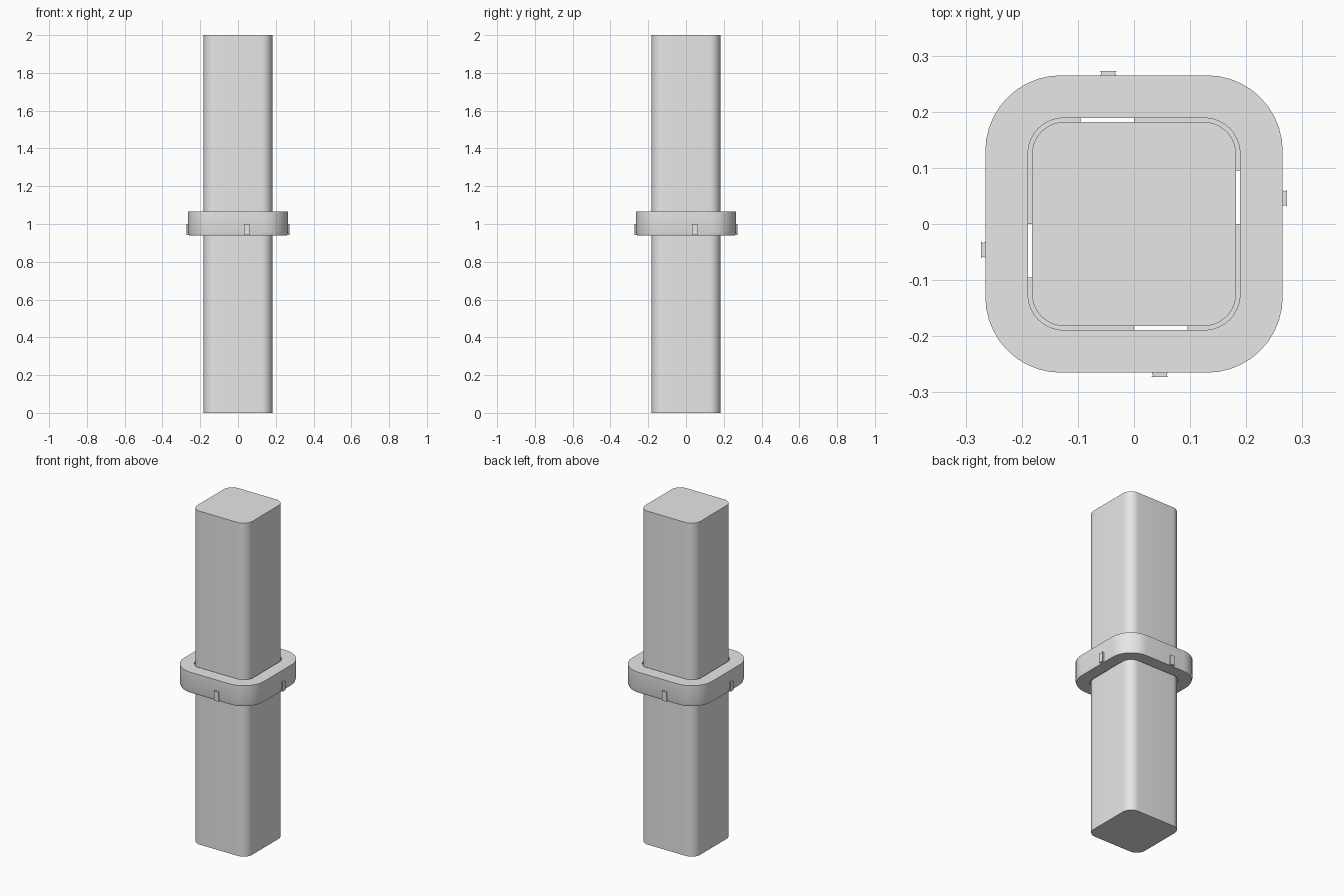
import bpy, bmesh, math
from mathutils import Matrix

if "Cube" in bpy.data.objects:
    bpy.data.objects.remove(bpy.data.objects["Cube"])

grey = bpy.data.materials.new("plain_grey")
grey.diffuse_color = (0.8, 0.8, 0.8, 1)
grey.use_nodes = True
grey.node_tree.nodes["Principled BSDF"].inputs["Base Color"].default_value = grey.diffuse_color


def corner(h, r, k, n=10):
    """Arc points of corner k of a rounded square (k=0 is +x -y)."""
    pts = []
    for i in range(n + 1):
        a = -math.pi / 2 + math.pi / 2 * (i / n)
        x, y = h - r + r * math.cos(a), -(h - r) + r * math.sin(a)
        for _ in range(k):
            x, y = -y, x
        pts.append((x, y))
    return pts


def finish(name, bm, smooth=True):
    bmesh.ops.recalc_face_normals(bm, faces=bm.faces)
    me = bpy.data.meshes.new(name)
    bm.to_mesh(me)
    bm.free()
    ob = bpy.data.objects.new(name, me)
    bpy.context.collection.objects.link(ob)
    me.materials.append(grey)
    if smooth:
        bpy.ops.object.select_all(action='DESELECT')
        ob.select_set(True)
        bpy.context.view_layer.objects.active = ob
        bpy.ops.object.shade_smooth_by_angle(angle=math.radians(30))
    return ob


def loft(name, rings, closed):
    """Skin rounded-square rings given as (half width, radius, z)."""
    bm = bmesh.new()
    loops = [[bm.verts.new((x, y, z)) for k in range(4) for x, y in corner(h, r, k)]
             for h, r, z in rings]
    pairs = list(zip(loops, loops[1:]))
    if closed:
        pairs.append((loops[-1], loops[0]))
    else:
        bm.faces.new(loops[0])
        bm.faces.new(loops[-1])
    for a, b in pairs:
        n = len(a)
        for i in range(n):
            j = (i + 1) % n
            bm.faces.new((a[i], a[j], b[j], b[i]))
    return finish(name, bm)


def prism(name, pts, z0, z1, turn, smooth=True):
    """Upright prism on an outline, turned by quarter turns."""
    bm = bmesh.new()
    f = bm.faces.new([bm.verts.new((x, y, z0)) for x, y in pts])
    ext = bmesh.ops.extrude_face_region(bm, geom=[f])
    top = [v for v in ext["geom"] if isinstance(v, bmesh.types.BMVert)]
    bmesh.ops.translate(bm, verts=top, vec=(0, 0, z1 - z0))
    bm.transform(Matrix.Rotation(math.pi / 2 * turn, 4, 'Z'))
    return finish(name, bm, smooth)


# Square post with rounded corners
loft("post", [(0.182, 0.058, 0), (0.182, 0.058, 2)], False)

# Collar ring with a small chamfer under its outer edge
loft("collar", [(0.260, 0.130, 0.94), (0.265, 0.135, 0.958), (0.265, 0.135, 1.065),
                (0.189, 0.064, 1.065), (0.189, 0.064, 0.94)], True)

for k in range(4):
    # Liner piece around each corner, leaving a see-through slot per side
    outer = [(0.095, -0.190)] + corner(0.190, 0.065, 0) + [(0.190, 0.0)]
    inner = [(0.095, -0.181)] + corner(0.181, 0.057, 0) + [(0.181, 0.0)]
    prism(f"liner_{k + 1}", outer + inner[::-1], 0.945, 1.055, k)

    # Waisted clip on the outside of each side
    c = 0.046
    clip = [(c - 0.015, -0.273), (c + 0.015, -0.273), (c + 0.012, -0.269),
            (c + 0.015, -0.263), (c - 0.015, -0.263), (c - 0.012, -0.269)]
    prism(f"clip_{k + 1}", clip, 0.942, 1.0, k, False)
